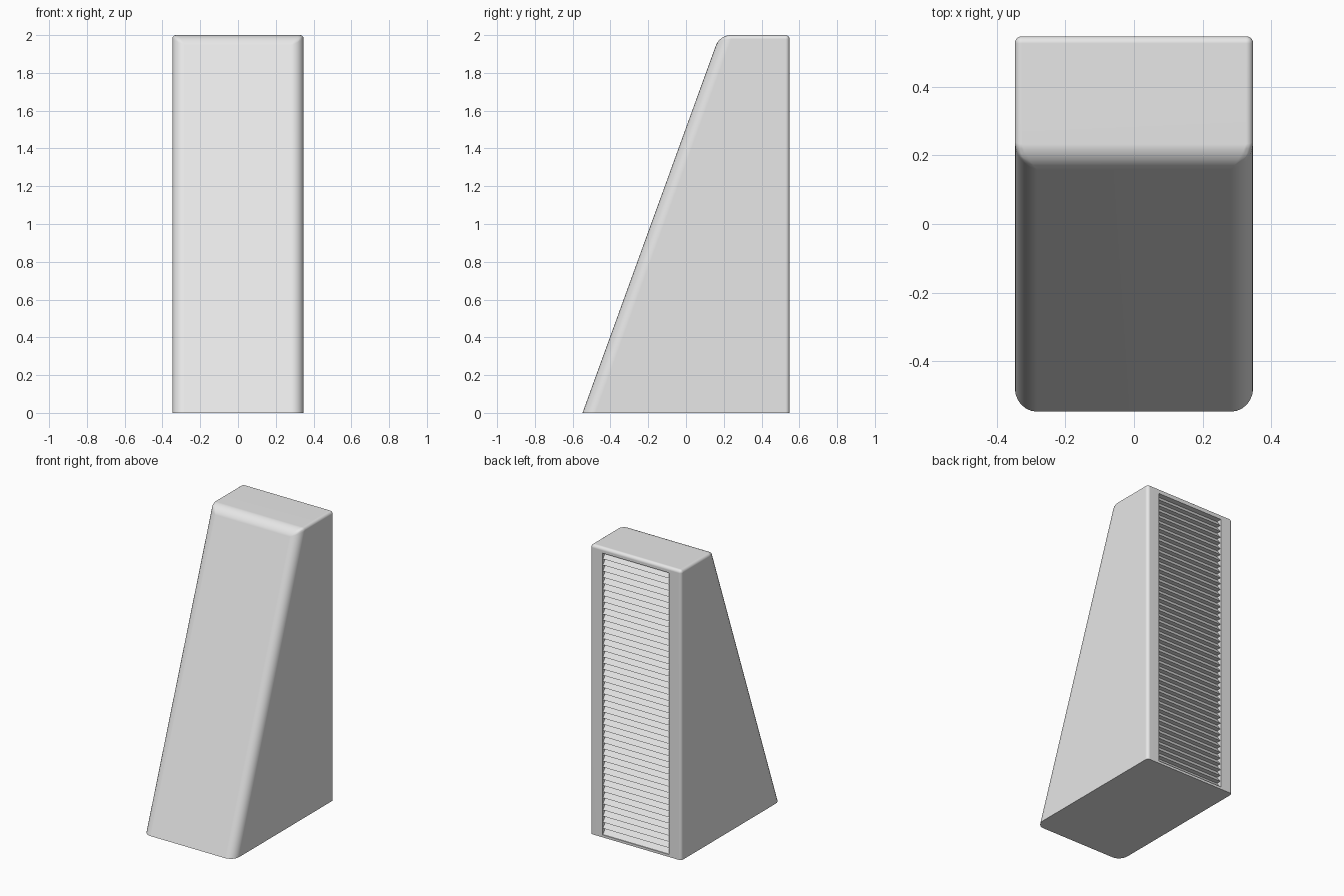
import bpy, bmesh

cube = bpy.data.objects.get("Cube")
if cube:
    bpy.data.objects.remove(cube, do_unlink=True)

HALF_X, HALF_Y, HEIGHT = 0.348, 0.548, 2.0
TOP_FRONT_Y = 0.178

grey = bpy.data.materials.new("light_grey")
grey.use_nodes = True
colour = (0.8, 0.8, 0.8, 1)
grey.diffuse_color = colour
grey.node_tree.nodes["Principled BSDF"].inputs["Base Color"].default_value = colour


def extrude_profile(name, profile, half_width, weight_rule=None):
    """Solid made from a (y, z) outline swept along x."""
    bm = bmesh.new()
    face = bm.faces.new([bm.verts.new((-half_width, y, z)) for y, z in profile])
    swept = bmesh.ops.extrude_face_region(bm, geom=[face])["geom"]
    for v in swept:
        if isinstance(v, bmesh.types.BMVert):
            v.co.x = half_width
    bmesh.ops.recalc_face_normals(bm, faces=bm.faces)
    if weight_rule:
        layer = bm.edges.layers.float.new("bevel_weight_edge")
        for e in bm.edges:
            e[layer] = weight_rule(e)
    mesh = bpy.data.meshes.new(name)
    bm.to_mesh(mesh)
    bm.free()
    mesh.materials.append(grey)
    obj = bpy.data.objects.new(name, mesh)
    bpy.context.collection.objects.link(obj)
    return obj


def rounding(edge):
    """Broad rounding on the sloping front, narrow on back and top, none below."""
    a, b = (v.co for v in edge.verts)
    if max(a.z, b.z) < 0.01:
        return 0.0
    if min(a.y, b.y) < 0:
        return 1.0
    if a.y < 0.3 and b.y < 0.3:
        return 0.85
    return 0.32


# Wedge body
body = extrude_profile("wedge_body", [
    (-HALF_Y, 0), (HALF_Y, 0), (HALF_Y, HEIGHT), (TOP_FRONT_Y, HEIGHT)],
    HALF_X, rounding)
bevel = body.modifiers.new("rounded_edges", "BEVEL")
bevel.limit_method = "WEIGHT"
bevel.width = 0.065
bevel.segments = 6

# Louvred back panel, cut as a sawtooth recess
SLATS, LOW, HIGH = 46, 0.017, 1.962
TIP_Y, ROOT_Y = 0.542, 0.51
pitch = (HIGH - LOW) / SLATS
teeth = [(0.6, LOW)]
for i in range(SLATS):
    teeth += [(TIP_Y, LOW + i * pitch), (ROOT_Y, LOW + (i + 1) * pitch)]
teeth.append((0.6, HIGH))
cutter = extrude_profile("louvre_cutter", teeth, 0.255)
cutter.hide_render = True
cut = body.modifiers.new("louvres", "BOOLEAN")
cut.operation = "DIFFERENCE"
cut.solver = "EXACT"
cut.object = cutter

bpy.ops.object.select_all(action="DESELECT")
bpy.context.view_layer.objects.active = body
body.select_set(True)
for name in ("rounded_edges", "louvres"):
    bpy.ops.object.modifier_apply(modifier=name)
bpy.data.objects.remove(cutter, do_unlink=True)

# Smooth rounded edges with flat large faces
bpy.ops.object.shade_smooth_by_angle(angle=0.5)
normals = body.modifiers.new("even_shading", "WEIGHTED_NORMAL")
normals.keep_sharp = True
